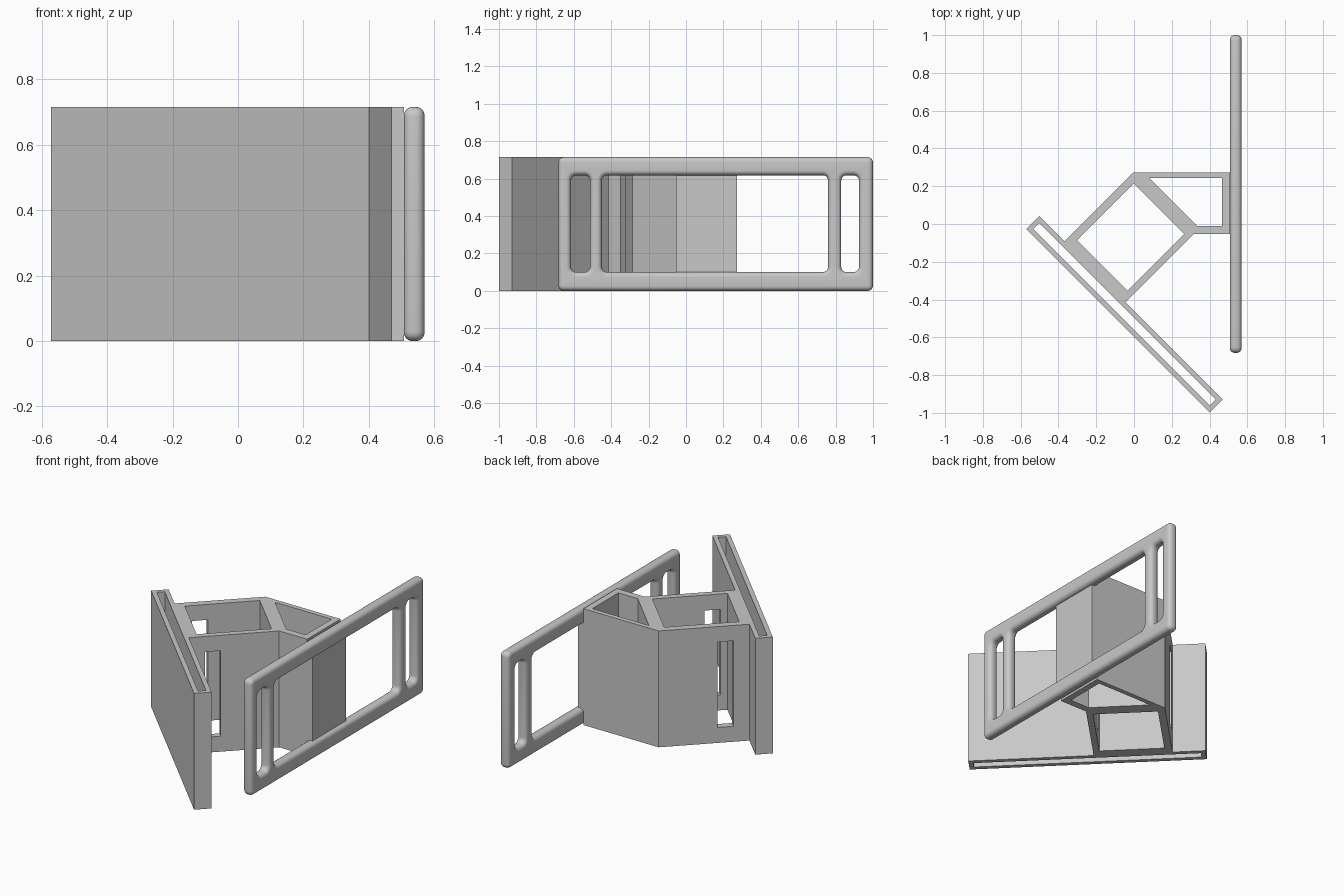
import bpy, bmesh
from math import sin, cos, pi, sqrt
from mathutils import Vector

if "Cube" in bpy.data.objects:
    bpy.data.objects.remove(bpy.data.objects["Cube"])

HEIGHT = 0.715

grey = bpy.data.materials.new("plain grey")
grey.use_nodes = True
colour = (0.58, 0.58, 0.58, 1)
grey.diffuse_color = colour
grey.node_tree.nodes["Principled BSDF"].inputs["Base Color"].default_value = colour


def finish(bm, name):
    bmesh.ops.recalc_face_normals(bm, faces=bm.faces)
    mesh = bpy.data.meshes.new(name)
    bm.to_mesh(mesh)
    bm.free()
    mesh.materials.append(grey)
    obj = bpy.data.objects.new(name, mesh)
    bpy.context.collection.objects.link(obj)
    return obj


def stacked_solid(name, stacks, normal):
    """Each stack is a list of matching rings; the ends are capped, with holes."""
    bm = bmesh.new()
    caps = [[], []]
    for rings in stacks:
        loops = [[bm.verts.new(p) for p in ring] for ring in rings]
        n = len(loops[0])
        for a, b in zip(loops, loops[1:]):
            for i in range(n):
                j = (i + 1) % n
                bm.faces.new((a[i], a[j], b[j], b[i]))
        for cap, loop in zip(caps, (loops[0], loops[-1])):
            cap += [bm.edges.get((loop[i], loop[(i + 1) % n])) for i in range(n)]
    for cap in caps:
        bmesh.ops.triangle_fill(bm, edges=cap, use_beauty=True, normal=normal)
    return finish(bm, name)


def prism(name, outlines, z0=0.0, z1=HEIGHT):
    stacks = [[[(x, y, z) for x, y in line] for z in (z0, z1)] for line in outlines]
    return stacked_solid(name, stacks, Vector((0, 0, 1)))


def diag(u, v):
    """Point in the frame turned 45 degrees: u along the sleeve, v away from it."""
    return ((u + v) / sqrt(2), (v - u) / sqrt(2))


def diag_rect(u0, u1, v0, v1):
    return [diag(u0, v0), diag(u1, v0), diag(u1, v1), diag(u0, v1)]


# Body: long flat sleeve, square box and wedge chamber in one shell
u0, u1, v0, v1 = -0.385, 0.99, -0.423, -0.324
wall = 0.027
back, front, side = 0.272, -0.053, 0.507
outer = [diag(u0, v0), diag(u1, v0), diag(u1, v1), diag(0.262, v1),
         diag(0.262, 0.187), (side, front), (side, back),
         diag(-0.196, 0.189), diag(-0.196, v1), diag(u0, v1)]
sleeve_slot = diag_rect(u0 + wall, u1 - wall, v0 + wall, v1 - wall)
box_well = diag_rect(-0.152, 0.225, -0.274, 0.15)
wedge_well = [(0.082, 0.243), (0.467, 0.243), (0.467, -0.01), (0.335, -0.01)]
body = prism("body_shell", [outer, sleeve_slot, box_well, wedge_well])

# Tall strap openings through both side walls of the box
cutter = prism("strap_opening_cutter", [diag_rect(-0.3, 0.3, -0.234, -0.144)], 0.095, 0.62)
cutter.hide_render = True
cut = body.modifiers.new("strap_openings", "BOOLEAN")
cut.operation = "DIFFERENCE"
cut.solver = "EXACT"
cut.object = cutter
bpy.context.view_layer.objects.active = body
bpy.ops.object.modifier_apply(modifier=cut.name)
bpy.data.objects.remove(cutter)


# Side frame: rounded plate with one large window and two strap slots
def rounded_rect(x, a0, a1, b0, b1, r, steps=6):
    points = []
    corners = [(a1 - r, b1 - r), (a0 + r, b1 - r), (a0 + r, b0 + r), (a1 - r, b0 + r)]
    for k, (y, z) in enumerate(corners):
        for s in range(steps + 1):
            t = (k + s / steps) * pi / 2
            points.append((x, y + r * cos(t), z + r * sin(t)))
    return points


def rounded_stack(y0, y1, z0, z1, inward, radius=0.029, fillet=0.026, steps=6):
    """Rings from back to front whose rims roll over into the flat faces."""
    x_back, x_front = 0.507, 0.57
    levels = []
    for s in range(steps + 1):
        t = s / steps * pi / 2
        levels.append((x_back + fillet * (1 - cos(t)), fillet * (1 - sin(t))))
    levels += [(x_back + x_front - x, o) for x, o in reversed(levels)]
    return [rounded_rect(x, y0 + inward * o, y1 - inward * o,
                         z0 + inward * o, z1 - inward * o, radius - inward * o)
            for x, o in levels]


low, high = 0.1, 0.618
stacks = [rounded_stack(-0.682, 1.0, 0.0, HEIGHT, 1)]
for y0, y1 in ((-0.615, -0.513), (-0.45, 0.76), (0.83, 0.925)):
    stacks.append(rounded_stack(y0, y1, low, high, -1))
frame = stacked_solid("side_frame", stacks, Vector((1, 0, 0)))
bpy.ops.object.select_all(action="DESELECT")
frame.select_set(True)
bpy.context.view_layer.objects.active = frame
bpy.ops.object.shade_smooth_by_angle(angle=pi / 6)

# Panel that joins the body to the frame inside the large window
prism("window_panel", [[(side, front), (0.545, front), (0.545, back), (side, back)]],
      low - 0.01, high + 0.01)
